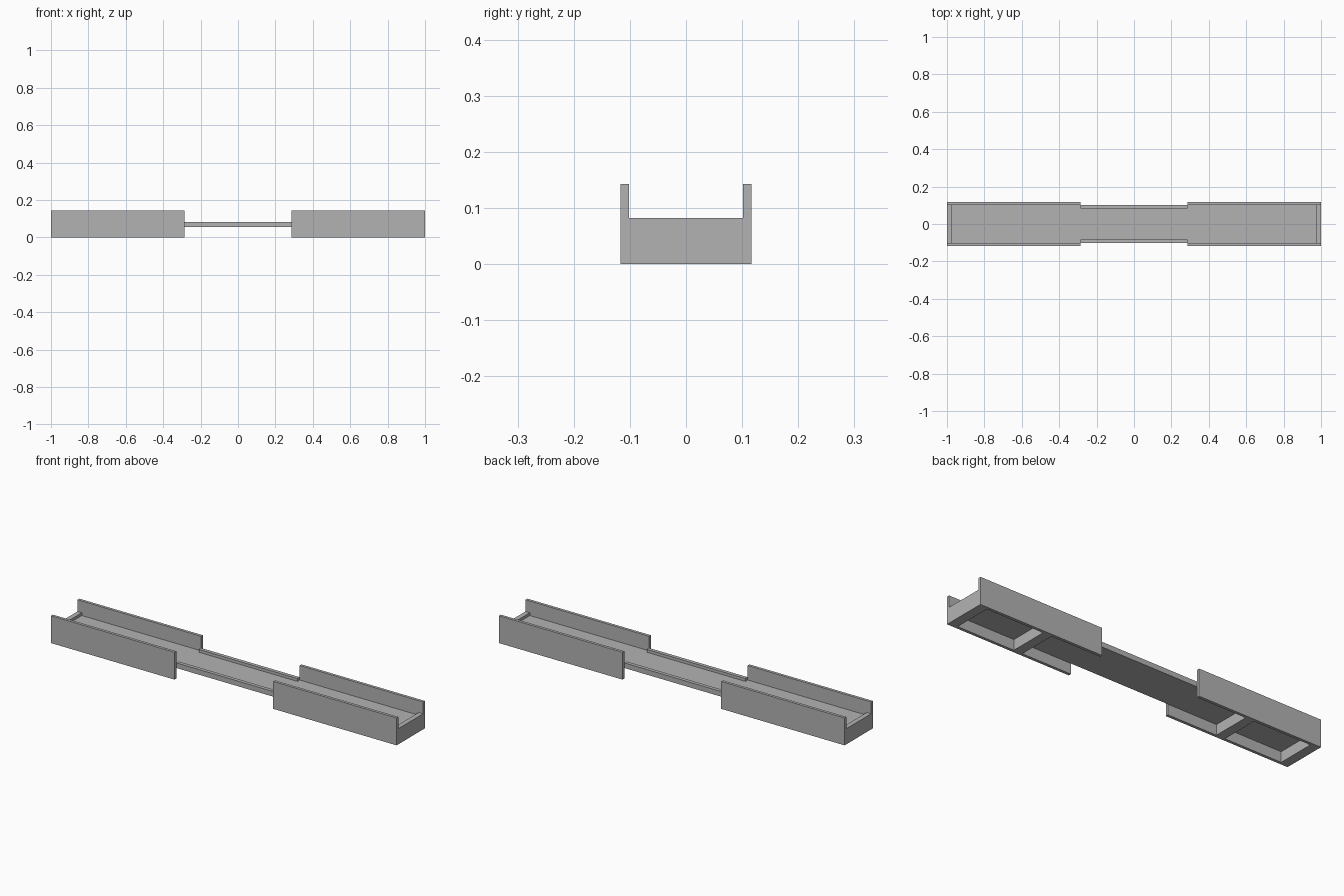
import bpy
import bmesh

cube = bpy.data.objects.get("Cube")
if cube:
    bpy.data.objects.remove(cube, do_unlink=True)

grey = bpy.data.materials.new("plain grey")
grey.use_nodes = True
grey.diffuse_color = (0.45, 0.45, 0.45, 1)
grey.node_tree.nodes["Principled BSDF"].inputs["Base Color"].default_value = (0.45, 0.45, 0.45, 1)

# Shared dimensions
HALF_LENGTH = 1.0
HALF_WIDTH = 0.117
INNER_Y = 0.102      # inner face of the tall side walls
RAIL_Y = 0.083       # inner face of the low middle rails
NECK_X = 0.285       # where the tall walls stop
LIP = 0.025
BEAM = 0.05
UNDER, DECK_TOP, RIM, WALL_TOP = 0.055, 0.067, 0.082, 0.143


def prism(name, outline, z0, z1):
    """Extrude a plan outline from z0 up to z1."""
    bm = bmesh.new()
    face = bm.faces.new([bm.verts.new((x, y, z0)) for x, y in outline])
    top = bmesh.ops.extrude_face_region(bm, geom=[face])["geom"]
    moved = [v for v in top if isinstance(v, bmesh.types.BMVert)]
    bmesh.ops.translate(bm, verts=moved, vec=(0, 0, z1 - z0))
    bmesh.ops.recalc_face_normals(bm, faces=bm.faces)
    mesh = bpy.data.meshes.new(name)
    bm.to_mesh(mesh)
    bm.free()
    mesh.materials.append(grey)
    obj = bpy.data.objects.new(name, mesh)
    bpy.context.collection.objects.link(obj)
    return obj


def box(name, xs, ys, z0, z1):
    (a, b), (c, d) = sorted(xs), sorted(ys)
    return prism(name, [(a, c), (b, c), (b, d), (a, d)], z0, z1)


# Deck, narrowed between the middle rails
deck_end = HALF_LENGTH - LIP
quarter = [(deck_end, INNER_Y), (NECK_X, INNER_Y), (NECK_X, RAIL_Y)]
back = quarter + [(-x, y) for x, y in reversed(quarter)]
prism("deck", back + [(x, -y) for x, y in reversed(back)], UNDER, DECK_TOP)

for sy, side in ((-1, "front"), (1, "back")):
    # Low rail along the narrow middle
    box(f"{side}_middle_rail", (-NECK_X, NECK_X), (sy * RAIL_Y, sy * INNER_Y), UNDER, RIM)
    # Tall side walls
    for sx, end in ((-1, "right"), (1, "left")):
        box(f"{side}_{end}_wall", (sx * NECK_X, sx * HALF_LENGTH),
            (sy * INNER_Y, sy * HALF_WIDTH), 0, WALL_TOP)

for sx, end in ((-1, "right"), (1, "left")):
    # End beam with a thinner lip rising above the deck
    beam = box(f"{end}_end_beam", (sx * (HALF_LENGTH - BEAM), sx * HALF_LENGTH),
               (-INNER_Y, INNER_Y), 0, UNDER)
    box(f"{end}_end_lip", (sx * deck_end, sx * HALF_LENGTH), (-INNER_Y, INNER_Y), UNDER, RIM)
    # Inner cross beam under the deck
    box(f"{end}_cross_beam", (sx * 0.57, sx * (0.57 + BEAM)), (-INNER_Y, INNER_Y), 0, UNDER)
